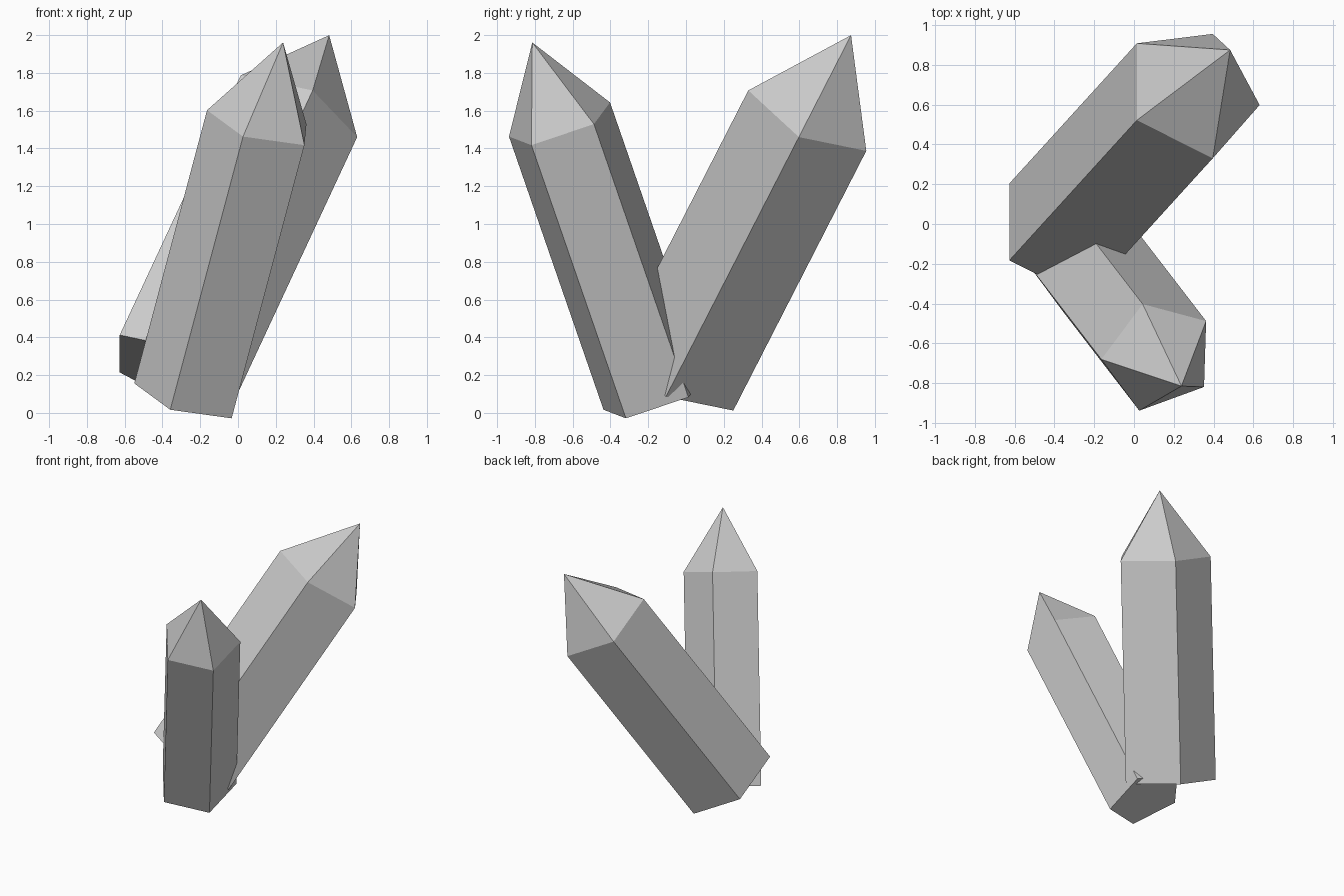
import bpy, bmesh
from math import cos, sin, tau
from mathutils import Vector, Matrix

if "Cube" in bpy.data.objects:
    bpy.data.objects.remove(bpy.data.objects["Cube"])

SIDES = 5


def crystal(name, shoulder, axis, corner, radius, length, tip):
    """Pentagonal prism with a pointed tip; the origin is the shoulder centre."""
    bm = bmesh.new()
    base, top = [[bm.verts.new((radius * cos(tau * i / SIDES), radius * sin(tau * i / SIDES), z))
                  for i in range(SIDES)] for z in (-length, 0)]
    apex = bm.verts.new((0, 0, tip))
    # Flat base, long sides and pyramid tip
    bm.faces.new(base[::-1])
    for i in range(SIDES):
        j = (i + 1) % SIDES
        bm.faces.new((base[i], base[j], top[j], top[i]))
        bm.faces.new((top[i], top[j], apex))
    mesh = bpy.data.meshes.new(name)
    bm.to_mesh(mesh)
    bm.free()
    obj = bpy.data.objects.new(name, mesh)
    bpy.context.collection.objects.link(obj)

    # Lean along the axis, with the first edge turned towards the given corner
    w = Vector(axis).normalized()
    u = Vector(corner) - Vector(shoulder)
    u = (u - w * u.dot(w)).normalized()
    turn = Matrix((u, w.cross(u), w)).transposed().to_4x4()
    obj.matrix_world = Matrix.Translation(shoulder) @ turn
    return obj


# Thick crystal leaning to the back right
crystal("large_crystal", (0.29, 0.662, 1.586), (0.383, 0.421, 0.822),
        (0.63, 0.60, 1.465), 0.369, 1.672, 0.503)

# Slimmer crystal leaning to the front right
crystal("small_crystal", (0.124, -0.665, 1.531), (0.244, -0.317, 0.916),
        (0.36, -0.83, 1.455), 0.297, 1.578, 0.469)
